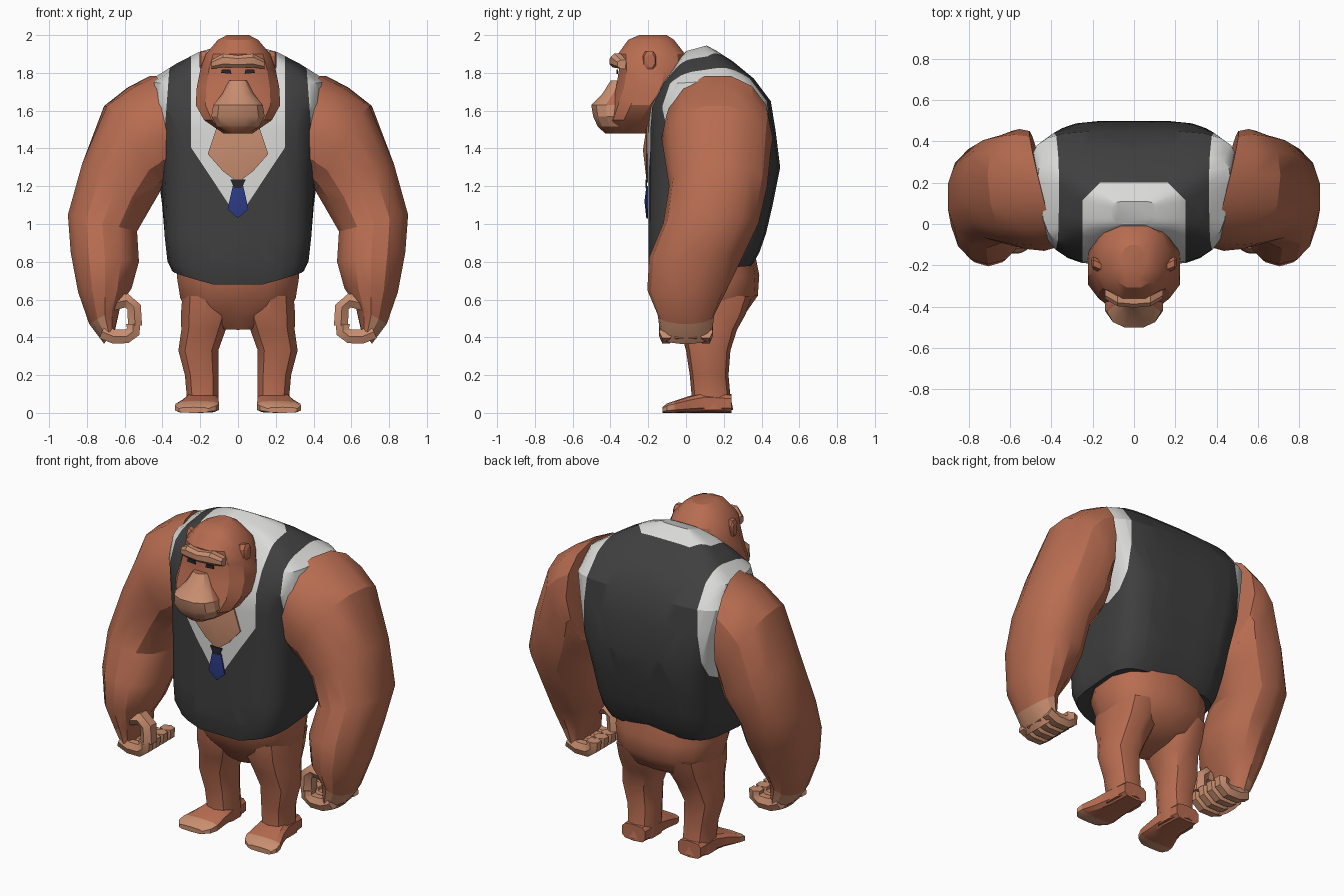
import bpy, bmesh, math
from mathutils import Vector as V

if "Cube" in bpy.data.objects:
    bpy.data.objects.remove(bpy.data.objects["Cube"])


def material(name, r, g, b):
    m = bpy.data.materials.new(name)
    m.use_nodes = True
    m.diffuse_color = (r, g, b, 1)
    bsdf = m.node_tree.nodes["Principled BSDF"]
    bsdf.inputs["Base Color"].default_value = (r, g, b, 1)
    bsdf.inputs["Roughness"].default_value = 0.9
    return m


FUR = material("rust fur", 0.48, 0.152, 0.082)
SKIN = material("tan skin", 0.58, 0.27, 0.16)
VEST = material("charcoal vest", 0.05, 0.05, 0.05)
SHIRT = material("white shirt", 0.7, 0.7, 0.69)
TIE = material("blue tie", 0.025, 0.045, 0.24)
DARK = material("dark eye", 0.02, 0.02, 0.025)


def ring(c, u, v, sides=12, n=2.4):
    """Superellipse around c spanned by the half axes u and v."""
    out = []
    for i in range(sides):
        a = 2 * math.pi * (i + 0.5) / sides
        k, s = math.cos(a), math.sin(a)
        out.append(c + u * math.copysign(abs(k) ** (2 / n), k)
                   + v * math.copysign(abs(s) ** (2 / n), s))
    return out


def loft(bm, rings):
    loops = [[bm.verts.new(p) for p in r] for r in rings]
    for a, b in zip(loops, loops[1:]):
        for i in range(len(a)):
            j = (i + 1) % len(a)
            bm.faces.new((a[i], a[j], b[j], b[i]))
    bm.faces.new(loops[0][::-1])
    bm.faces.new(loops[-1])


def finish(name, bm, mats, mirror=False, rule=None, angle=28):
    bmesh.ops.recalc_face_normals(bm, faces=bm.faces)
    if rule:
        for f in bm.faces:
            f.material_index = rule(f.calc_center_median())
    me = bpy.data.meshes.new(name)
    bm.to_mesh(me)
    bm.free()
    ob = bpy.data.objects.new(name, me)
    bpy.context.collection.objects.link(ob)
    for m in mats:
        me.materials.append(m)
    bpy.ops.object.select_all(action="DESELECT")
    ob.select_set(True)
    bpy.context.view_layer.objects.active = ob
    bpy.ops.object.shade_smooth_by_angle(angle=math.radians(angle))
    if mirror:
        ob.modifiers.new("Mirror", "MIRROR")


def level(zf, zb, x0, x1, yf, yb, sides=12, n=2.4):
    """Near-level ring, its front at height zf and its back at zb."""
    return ring(V(((x0 + x1) / 2, (yf + yb) / 2, (zf + zb) / 2)),
                V(((x1 - x0) / 2, 0, 0)),
                V((0, (yb - yf) / 2, (zb - zf) / 2)), sides, n)


def tube(bm, path, y, r, ry):
    """Finger-like tube along a path of (x, z) points."""
    pts = [V((x, y, z)) for x, z in path]
    rings = []
    for i, p in enumerate(pts):
        d = (pts[min(i + 1, len(pts) - 1)] - pts[max(i - 1, 0)]).normalized()
        rings.append(ring(p, V((-d.z, 0, d.x)) * r, V((0, ry, 0)), 6))
    loft(bm, rings)


def plate(name, outline, y, mat, bulge=0.0, mirror=False):
    """Thin plate facing the front, optionally raised at its centre."""
    bm = bmesh.new()
    loft(bm, [[V((x, y + d, z)) for x, z in outline] for d in (0.008, 0)])
    if bulge:
        bm.faces.ensure_lookup_table()
        res = bmesh.ops.poke(bm, faces=[bm.faces[-1]])
        res["verts"][0].co.y -= bulge
    finish(name, bm, [mat], mirror, angle=15)


# Torso with waistcoat and shirt; the last value widens the back of a ring
bm = bmesh.new()
body = [(.645, .78, .35, -.18, .35, 0), (.78, .85, .375, -.2, .39, 0),
        (.93, .95, .39, -.2, .425, 0), (1.1, 1.1, .40, -.2, .46, .02),
        (1.3, 1.3, .42, -.2, .50, .06), (1.5, 1.5, .45, -.2, .475, .11),
        (1.62, 1.65, .475, -.19, .45, .13), (1.74, 1.77, .455, -.13, .36, .08),
        (1.82, 1.86, .33, -.07, .25, 0), (1.88, 1.915, .22, -.03, .165, 0),
        (1.915, 1.945, .11, 0, .11, 0)]
rings = []
for zf, zb, w, yf, yb, flare in body:
    r = level(zf, zb, -w, w, yf, yb, 24, 4.2)
    for p in r:
        p.x *= 1 + flare * (2 * p.y - yf - yb) / (yb - yf)
    rings.append(r)
for p in rings[0]:  # pointed front hem
    p.z += .5 * abs(p.x) * (.35 - p.y)
loft(bm, rings)
cuts = [((0, .2, 0), (0, 1, 0))]
for s in (-1, 1):
    cuts += [((s * .25, 0, 0), (1, 0, 0)), ((s * .5, 0, 0), (s, 0, .075)),
             ((0, 0, 1.03), (s * 1.51, 0, -1)), ((0, .365, 0), (s, 1, 0))]
for co, no in cuts:
    bmesh.ops.bisect_plane(bm, geom=bm.verts[:] + bm.edges[:] + bm.faces[:],
                           plane_co=co, plane_no=no)


def garment(c):
    x = abs(c.x)
    armhole = x + .075 * c.z > .5 and c.z > 1.2
    neck = x < .25 and c.y < .2 and c.y + x < .365 and c.z - 1.51 * x > 1.03
    return int(armhole or neck)


finish("torso", bm, [VEST, SHIRT], rule=garment)

# Chest, tie and knot
plate("bare_chest", [(0, 1.22), (.08, 1.28), (.16, 1.37), (.11, 1.52),
                     (-.11, 1.52), (-.16, 1.37), (-.08, 1.28)], -.208, SKIN, .02)
plate("tie", [(0, 1.03), (.055, 1.08), (.028, 1.2), (-.028, 1.2), (-.055, 1.08)],
      -.21, TIE, .01)
plate("tie_knot", [(.02, 1.19), (.04, 1.235), (-.04, 1.235), (-.02, 1.19)], -.215, DARK)

# Hips and legs
bm = bmesh.new()
hips = [(.44, .46, .1, .02, .2), (.5, .52, .26, -.03, .31), (.6, .62, .312, -.1, .38),
        (.71, .73, .33, -.14, .388), (.85, .87, .33, -.14, .36)]
loft(bm, [level(zf, zb, -w, w, yf, yb, 14) for zf, zb, w, yf, yb in hips])
finish("hips", bm, [FUR], angle=40)

bm = bmesh.new()
leg = [(.62, .04, .30, -.07, .35), (.52, .03, .308, -.06, .315), (.44, .06, .305, -.03, .27),
       (.33, .10, .32, 0, .235), (.2, .10, .285, .02, .225), (.09, .10, .275, .03, .235),
       (.015, .10, .28, .02, .25)]
loft(bm, [level(z, z, a, b, yf, yb, 10) for z, a, b, yf, yb in leg])
finish("legs", bm, [FUR], mirror=True, angle=40)

# Feet, with bare toes
bm = bmesh.new()
foot = [(.24, .19, .08, .05), (.1, .19, .09, .055), (.02, .2, .10, .045),
        (-.06, .215, .118, .032), (-.1, .225, .112, .025), (-.125, .235, .08, .015)]
loft(bm, [ring(V((x, y, h)), V((w, 0, 0)), V((0, 0, h)), 10, 3.5) for y, x, w, h in foot])
finish("feet", bm, [FUR, SKIN], True, lambda c: int(c.y < -.06))

# Arms: each section runs from an outer to an inner point; the last value
# pushes its back outwards
bm = bmesh.new()
arm = [(.45, 1.79, .42, 1.2, -.11, .45, .07), (.57, 1.73, .42, 1.18, -.13, .46, .06),
       (.705, 1.63, .42, 1.16, -.12, .45, .03), (.83, 1.32, .46, 1.08, -.09, .43, 0),
       (.905, 1.05, .53, .96, -.12, .385, 0), (.89, .85, .52, .8, -.195, .3, 0),
       (.85, .64, .56, .66, -.205, .215, 0), (.79, .47, .62, .57, -.15, .15, 0),
       (.71, .365, .65, .44, -.135, .135, 0)]
loft(bm, [ring(V(((a + c) / 2, (yf + yb) / 2, (b + d) / 2)),
               V(((a - c) / 2, 0, (b - d) / 2)), V((slant, (yb - yf) / 2, 0)), 14, 2.15)
          for a, b, c, d, yf, yb, slant in arm])
finish("arms", bm, [FUR, SKIN], True, lambda c: int(c.z < .46))

# Hands: four curled fingers and a thumb
bm = bmesh.new()
for i in range(4):
    tube(bm, [(.72, .43), (.66, .405), (.59, .405), (.555, .43), (.555, .47)],
         -.105 + i * .07, .042, .037)
tube(bm, [(.66, .58), (.59, .595), (.55, .56), (.545, .46)], -.09, .042, .05)
finish("hands", bm, [SKIN], mirror=True)

# Head
bm = bmesh.new()
skull = [(2.0, .06, -.25, -.10), (1.975, .11, -.31, -.06), (1.9, .175, -.365, 0),
         (1.82, .205, -.36, .01), (1.72, .225, -.375, .0), (1.63, .23, -.40, -.08),
         (1.55, .185, -.42, -.15), (1.48, .08, -.40, -.2)]
loft(bm, [level(z, z, -w, w, yf, yb, 12) for z, w, yf, yb in skull])
finish("head", bm, [FUR])

# Muzzle, with furry chin and sides
bm = bmesh.new()
muzzle = [(1.76, .05, -.40), (1.69, .085, -.445), (1.63, .135, -.505), (1.57, .145, -.495),
          (1.515, .115, -.47), (1.48, .06, -.43)]
loft(bm, [level(z, z, -w, w, yf, -.27, 12) for z, w, yf in muzzle])
finish("muzzle", bm, [SKIN, FUR], rule=lambda c: int(c.z < 1.515 or c.y > -.375))

# Brow ridge
bm = bmesh.new()
loft(bm, [ring(V((x, y, z)), V((0, .035, 0)), V((0, 0, h)), 8)
          for x, y, z, h in [(-.14, -.33, 1.845, .025), (-.08, -.365, 1.865, .04),
                             (0, -.372, 1.86, .035), (.08, -.365, 1.865, .04),
                             (.14, -.33, 1.845, .025)]])
finish("brow", bm, [SKIN])

# Eyes and ears
plate("eyes", [(.035, 1.795), (.09, 1.8), (.085, 1.818), (.04, 1.818)], -.368, DARK, mirror=True)
bm = bmesh.new()
loft(bm, [ring(V((x, y, 1.865)), V((0, r, 0)), V((0, 0, 1.6 * r)), 8)
          for x, y, r in [(.15, -.21, .03), (.195, -.19, .034), (.205, -.185, .022)]])
finish("ears", bm, [FUR], mirror=True)
